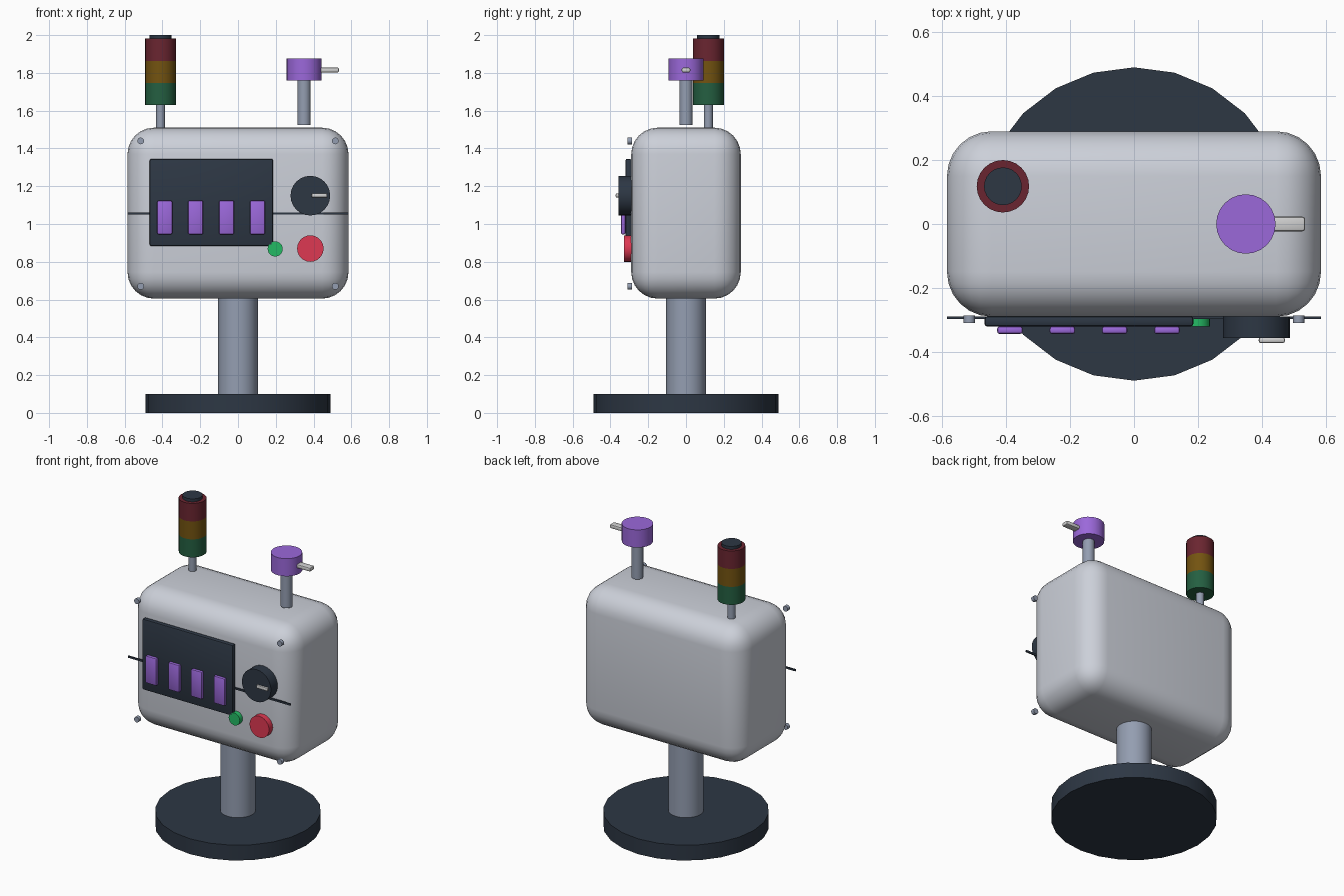
import bpy
import math

cube = bpy.data.objects.get("Cube")
if cube:
    bpy.data.objects.remove(cube, do_unlink=True)


def material(name, r, g, b):
    """Flat material from 0-255 display values, stored as linear."""
    lin = [((c / 255 + 0.055) / 1.055) ** 2.4 for c in (r, g, b)] + [1.0]
    m = bpy.data.materials.new(name)
    m.use_nodes = True
    m.diffuse_color = lin
    m.node_tree.nodes["Principled BSDF"].inputs["Base Color"].default_value = lin
    return m


shell = material("pale grey shell", 204, 208, 217)
dark = material("dark slate", 45, 55, 68)
steel = material("blue grey steel", 148, 158, 177)
silver = material("silver", 208, 208, 208)
purple = material("purple", 155, 104, 218)
green = material("bright green", 36, 186, 100)
red = material("bright red", 222, 56, 82)
lamp_red = material("dim red", 106, 37, 48)
lamp_amber = material("dim amber", 115, 83, 16)
lamp_green = material("dim green", 36, 95, 65)


def finish(name, mat, bevel=0, segments=2):
    ob = bpy.context.object
    ob.name = name
    ob.data.materials.append(mat)
    if bevel:
        bpy.ops.object.transform_apply(location=False, rotation=False, scale=True)
        mod = ob.modifiers.new("rounded edges", "BEVEL")
        mod.width = bevel
        mod.segments = segments
        bpy.ops.object.modifier_apply(modifier=mod.name)
    bpy.ops.object.shade_smooth_by_angle(angle=math.radians(35))
    return ob


def box(name, mat, xs, ys, zs, bevel=0, segments=2):
    """Box between pairs of limits on each axis."""
    spans = (xs, ys, zs)
    bpy.ops.mesh.primitive_cube_add(size=1, location=[(a + b) / 2 for a, b in spans])
    bpy.context.object.scale = [b - a for a, b in spans]
    return finish(name, mat, bevel, segments)


def upright(name, mat, x, y, radius, z0, z1, sides=24):
    bpy.ops.mesh.primitive_cylinder_add(vertices=sides, radius=radius, depth=z1 - z0,
                                        location=(x, y, (z0 + z1) / 2))
    return finish(name, mat)


def facing(name, mat, x, z, radius, front, back, sides=24):
    """Round part on the front panel, its axis along y."""
    bpy.ops.mesh.primitive_cylinder_add(vertices=sides, radius=radius, depth=back - front,
                                        location=(x, (front + back) / 2, z),
                                        rotation=(math.pi / 2, 0, 0))
    return finish(name, mat)


# Stand
upright("base", dark, 0, 0, 0.49, 0, 0.1)
upright("post", steel, 0, 0, 0.105, 0.1, 0.61)

# Rounded housing with its front seam
box("housing", shell, (-0.585, 0.585), (-0.29, 0.29), (0.605, 1.51), 0.14, 6)
box("seam", dark, (-0.585, 0.585), (-0.297, -0.289), (1.05, 1.062))

# Display with four bars
box("display", dark, (-0.468, 0.186), (-0.321, -0.288), (0.883, 1.345), 0.01)
for i in range(4):
    x = -0.388 + i * 0.1637
    box(f"display_bar_{i + 1}", purple, (x - 0.04, x + 0.04), (-0.344, -0.32),
        (0.945, 1.124), 0.008)

# Controls
facing("knob", dark, 0.383, 1.15, 0.105, -0.357, -0.289)
box("knob_pointer", silver, (0.39, 0.472), (-0.372, -0.355), (1.14, 1.162), 0.006)
facing("green_button", green, 0.197, 0.868, 0.04, -0.32, -0.289)
facing("red_button", red, 0.383, 0.87, 0.07, -0.328, -0.289)

# Corner screws
for x in (-0.515, 0.515):
    for z in (0.67, 1.44):
        facing("screw", steel, x, z, 0.018, -0.309, -0.286, 12)

# Signal tower
tower = (-0.41, 0.118)
upright("tower_pole", steel, *tower, 0.024, 1.5, 1.63, 16)
for i, (name, mat) in enumerate((("green_lamp", lamp_green), ("amber_lamp", lamp_amber),
                                 ("red_lamp", lamp_red))):
    z = 1.63 + i * 0.117
    upright(name, mat, *tower, 0.082, z, z + 0.117)
upright("tower_cap", dark, *tower, 0.059, 1.98, 2.0)

# Rotary sensor
upright("sensor_pole", steel, 0.35, 0, 0.035, 1.525, 1.76, 16)
upright("sensor_head", purple, 0.35, 0, 0.093, 1.76, 1.875)
box("sensor_lever", silver, (0.42, 0.535), (-0.023, 0.023), (1.802, 1.828), 0.008)
